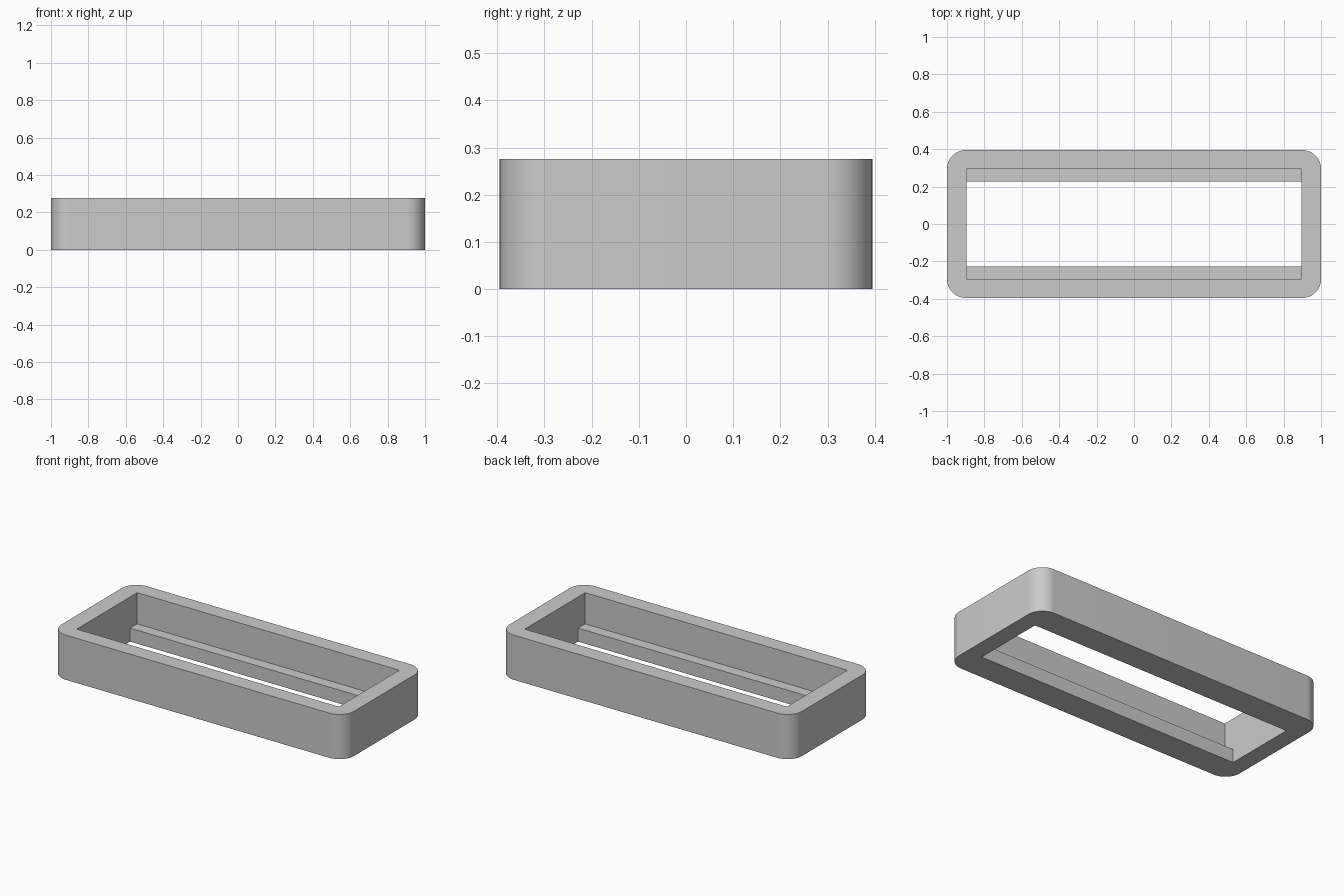
import bpy
import bmesh

HEIGHT = 0.276
LEDGE = 0.083

if "Cube" in bpy.data.objects:
    bpy.data.objects.remove(bpy.data.objects["Cube"], do_unlink=True)

grey = bpy.data.materials.new("light grey")
grey.use_nodes = True
colour = (0.6, 0.6, 0.6, 1)
grey.diffuse_color = colour
grey.node_tree.nodes["Principled BSDF"].inputs["Base Color"].default_value = colour


def box(name, half_x, half_y, bottom, top, radius=0):
    """Box with optionally rounded upright corners."""
    bm = bmesh.new()
    bmesh.ops.create_cube(bm, size=2)
    for v in bm.verts:
        v.co = (v.co.x * half_x, v.co.y * half_y, top if v.co.z > 0 else bottom)
    if radius:
        upright = [e for e in bm.edges
                   if abs(e.verts[0].co.z - e.verts[1].co.z) > 0.01]
        bmesh.ops.bevel(bm, geom=upright, offset=radius, segments=12,
                        profile=0.5, affect='EDGES')
    mesh = bpy.data.meshes.new(name)
    bm.to_mesh(mesh)
    bm.free()
    mesh.materials.append(grey)
    obj = bpy.data.objects.new(name, mesh)
    bpy.context.collection.objects.link(obj)
    return obj


# Rounded outer block
frame = box("frame", 1.0, 0.395, 0, HEIGHT, radius=0.1)

# Wide upper pocket and narrower through slot, leaving two long ledges
cutters = [box("pocket_cutter", 0.895, 0.295, LEDGE, HEIGHT + 0.1),
           box("slot_cutter", 0.895, 0.226, -0.1, HEIGHT + 0.2)]

bpy.ops.object.select_all(action='DESELECT')
frame.select_set(True)
bpy.context.view_layer.objects.active = frame
for cutter in cutters:
    cutter.hide_render = True
    mod = frame.modifiers.new(cutter.name, 'BOOLEAN')
    mod.operation = 'DIFFERENCE'
    mod.solver = 'EXACT'
    mod.object = cutter
    bpy.ops.object.modifier_apply(modifier=mod.name)
    bpy.data.objects.remove(cutter, do_unlink=True)

# Smooth corners, crisp rims
bpy.ops.object.shade_smooth_by_angle()
